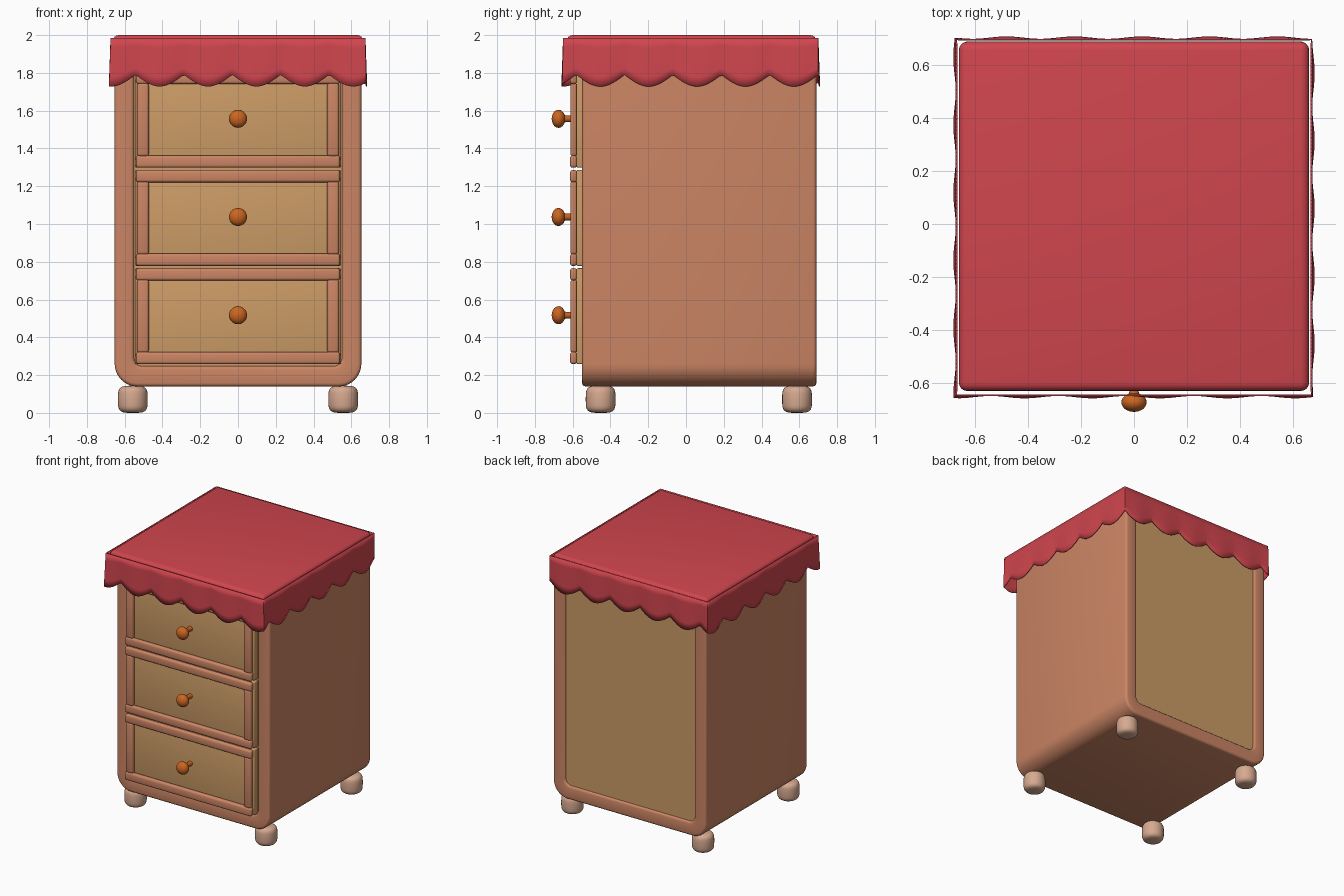
import bpy, bmesh, math
from mathutils import Matrix

if "Cube" in bpy.data.objects:
    bpy.data.objects.remove(bpy.data.objects["Cube"])


def mat(name, r, g, b):
    m = bpy.data.materials.new(name)
    m.diffuse_color = (r, g, b, 1)
    m.use_nodes = True
    m.node_tree.nodes["Principled BSDF"].inputs["Base Color"].default_value = m.diffuse_color
    return m


WOOD = mat("salmon wood", 0.60, 0.235, 0.128)
TAN = mat("tan panel", 0.61, 0.335, 0.135)
RED = mat("red cloth", 0.63, 0.06, 0.076)
ORANGE = mat("orange knob", 0.60, 0.13, 0.015)
PALE = mat("pale foot", 0.68, 0.40, 0.28)


def finish(bm, name, material, angle=35):
    bmesh.ops.recalc_face_normals(bm, faces=bm.faces)
    me = bpy.data.meshes.new(name)
    bm.to_mesh(me)
    bm.free()
    ob = bpy.data.objects.new(name, me)
    bpy.context.collection.objects.link(ob)
    me.materials.append(material)
    bpy.ops.object.select_all(action='DESELECT')
    ob.select_set(True)
    bpy.context.view_layer.objects.active = ob
    bpy.ops.object.shade_smooth_by_angle(angle=math.radians(angle))
    return ob


def bevel_sharp(bm, width, seg=3):
    edges = [e for e in bm.edges if e.calc_face_angle(0) > math.radians(50)]
    bmesh.ops.bevel(bm, geom=edges, offset=width, segments=seg, profile=0.5,
                    affect='EDGES', clamp_overlap=True)


def box(name, lo, hi, material, bev=0.0, seg=3):
    bm = bmesh.new()
    size = [h - l for l, h in zip(lo, hi)]
    mid = [(h + l) / 2 for l, h in zip(lo, hi)]
    bmesh.ops.create_cube(bm, size=1,
                          matrix=Matrix.Translation(mid) @ Matrix.Diagonal((*size, 1)))
    if bev:
        bevel_sharp(bm, bev, seg)
    return finish(bm, name, material)


def lathe(name, profile, matrix, material, n=28):
    """Spin (radius, height) points around local z."""
    bm = bmesh.new()
    rings = [[bm.verts.new((r * math.cos(2 * math.pi * i / n),
                            r * math.sin(2 * math.pi * i / n), h)) for i in range(n)]
             for r, h in profile]
    for a, b in zip(rings, rings[1:]):
        for i in range(n):
            bm.faces.new((a[i], a[(i + 1) % n], b[(i + 1) % n], b[i]))
    bm.faces.new(rings[0])
    bm.faces.new(rings[-1])
    bm.transform(matrix)
    return finish(bm, name, material)


def round_rect(hx, z0, z1, r_bottom, r_top, n=10):
    pts = []
    for sx, z, r, a0 in ((1, z0, r_bottom, -90), (1, z1, r_top, 0),
                         (-1, z1, r_top, 90), (-1, z0, r_bottom, 180)):
        cx, cz = sx * (hx - r), z + r if z == z0 else z - r
        for i in range(n + 1):
            a = math.radians(a0 + 90 * i / n)
            pts.append((cx + r * math.cos(a), cz + r * math.sin(a)))
    return pts


# Cabinet shell: rounded ring running front to back
bm = bmesh.new()
outer = round_rect(0.653, 0.14, 1.93, 0.12, 0.03)
inner = round_rect(0.55, 0.247, 1.815, 0.045, 0.03)
loops = [[bm.verts.new((x, y, z)) for x, z in pts]
         for y, pts in ((-0.55, outer), (0.69, outer), (0.69, inner), (-0.55, inner))]
N = len(outer)
for k in range(4):
    a, b = loops[k], loops[(k + 1) % 4]
    for i in range(N):
        bm.faces.new((a[i], a[(i + 1) % N], b[(i + 1) % N], b[i]))
bm.normal_update()
bevel_sharp(bm, 0.018)
finish(bm, "cabinet_shell", WOOD)

# Inner core, showing as the recessed back panel
box("back_panel", (-0.56, -0.53, 0.235), (0.56, 0.675, 1.83), TAN)

# Three drawers with raised frames and knobs
knob_profile = [(0.032, -0.03), (0.02, -0.01), (0.017, 0.015), (0.018, 0.06)]
knob_profile += [(0.048 * math.sin(a), 0.098 - 0.036 * math.cos(a))
                 for a in [math.radians(25 + 15 * i) for i in range(11)]]
knob_profile.append((0.001, 0.134))
for k, name in enumerate(("bottom", "middle", "top")):
    c = 0.512 + 0.52 * k
    z0, z1 = c - 0.254, c + 0.254
    box(name + "_drawer_front", (-0.545, -0.58, z0), (0.545, -0.53, z1), TAN, 0.008)
    f, b = -0.614, -0.577
    box(name + "_drawer_lower_rail", (-0.54, f, z0), (0.54, b, z0 + 0.065), WOOD, 0.014)
    box(name + "_drawer_upper_rail", (-0.54, f, z1 - 0.065), (0.54, b, z1), WOOD, 0.014)
    for s, side in ((-1, "left"), (1, "right")):
        x0, x1 = sorted((s * 0.472, s * 0.535))
        box(f"{name}_drawer_{side}_stile", (x0, f + 0.002, z0 + 0.06),
            (x1, b, z1 - 0.06), WOOD, 0.014)
    lathe(name + "_knob", knob_profile,
          Matrix.Translation((0, -0.577, c + 0.035 - 0.03)) @ Matrix.Rotation(math.pi / 2, 4, 'X'),
          ORANGE)

# Four rounded feet (superellipse profile)
foot_profile = []
for i in range(17):
    a = math.radians(-88 + 11 * i)
    ca, sa = math.cos(a), math.sin(a)
    foot_profile.append((0.079 * max(ca, 0.001) ** 0.5,
                         0.072 + 0.072 * math.copysign(abs(sa) ** 0.5, sa)))
for x, side in ((-0.557, "left"), (0.557, "right")):
    for y, end in ((-0.452, "front"), (0.588, "back")):
        lathe(f"{end}_{side}_foot", foot_profile, Matrix.Translation((x, y, 0)), PALE)

# Padded top
box("top_cushion", (-0.663, -0.632, 1.9), (0.663, 0.69, 2.0), RED, 0.032, 4)

# Scalloped cloth skirt around the top
X, Y0, Y1, M = 0.672, -0.648, 0.698, 96
corners = [(-X, Y0), (X, Y0), (X, Y1), (-X, Y1)]
normals = [(0, -1), (1, 0), (0, 1), (-1, 0)]
perimeter = 4 * X + 2 * (Y1 - Y0)
period = perimeter / 21
columns, start = [], 0.0
bm = bmesh.new()
for k in range(4):
    (ax, ay), (bx, by) = corners[k], corners[(k + 1) % 4]
    length = math.hypot(bx - ax, by - ay)
    for i in range(M):
        t = i / M
        u = (start + t * length - (X - 0.03)) / period
        nx, ny = normals[k]
        if i == 0:
            nx, ny = nx + normals[k - 1][0], ny + normals[k - 1][1]
        low = 1.79 - 0.062 * abs(math.sin(math.pi * u))
        col = []
        for j in range(6):
            h = j / 5
            o = 0.009 * h * (0.5 - 0.5 * math.cos(2 * math.pi * u))
            col.append(bm.verts.new((ax + (bx - ax) * t + nx * o,
                                     ay + (by - ay) * t + ny * o,
                                     1.985 + (low - 1.985) * h)))
        columns.append(col)
    start += length
for i, a in enumerate(columns):
    b = columns[(i + 1) % len(columns)]
    for j in range(5):
        bm.faces.new((a[j], a[j + 1], b[j + 1], b[j]))
skirt = finish(bm, "scalloped_skirt", RED)
thick = skirt.modifiers.new("thickness", 'SOLIDIFY')
thick.thickness = 0.006
thick.offset = 0
